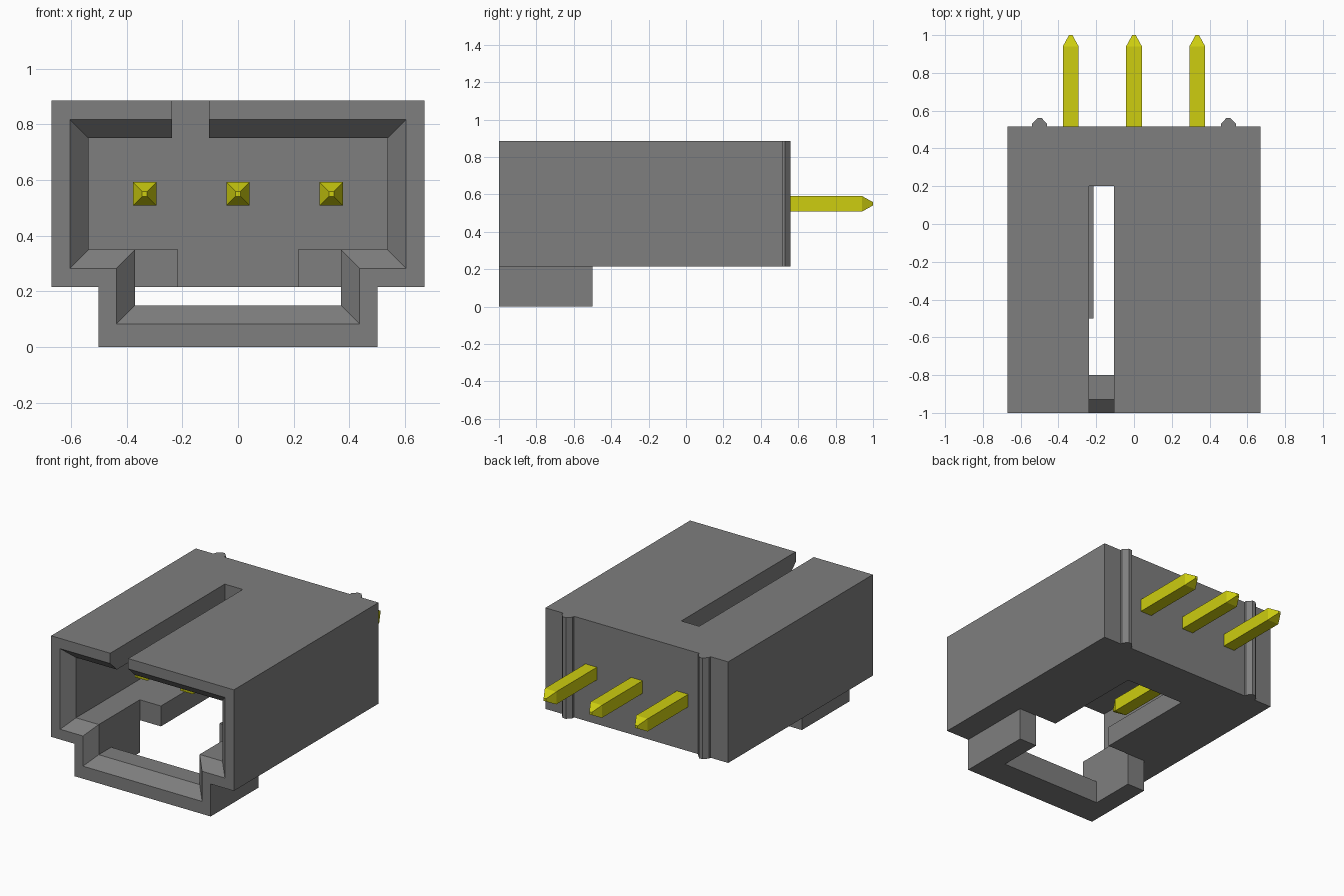
import bpy, bmesh

cube = bpy.data.objects.get("Cube")
if cube:
    bpy.data.objects.remove(cube, do_unlink=True)


def material(name, rgb):
    m = bpy.data.materials.new(name)
    m.use_nodes = True
    m.diffuse_color = (*rgb, 1)
    for node in m.node_tree.nodes:
        if node.type == 'BSDF_PRINCIPLED':
            node.inputs["Base Color"].default_value = (*rgb, 1)
    return m


grey = material("housing grey", (0.21, 0.21, 0.21))
yellow = material("pin yellow", (0.61, 0.61, 0.005))


def loft(name, sections, mat):
    """Join matching closed loops of 3D points and cap both ends."""
    bm = bmesh.new()
    loops = [[bm.verts.new(p) for p in s] for s in sections]
    n = len(loops[0])
    for a, b in zip(loops, loops[1:]):
        for i in range(n):
            j = (i + 1) % n
            bm.faces.new((a[i], a[j], b[j], b[i]))
    bm.faces.new(loops[0])
    bm.faces.new(loops[-1])
    bmesh.ops.recalc_face_normals(bm, faces=bm.faces)
    me = bpy.data.meshes.new(name)
    bm.to_mesh(me)
    bm.free()
    ob = bpy.data.objects.new(name, me)
    bpy.context.collection.objects.link(ob)
    me.materials.append(mat)
    return ob


def rect(x0, x1, y, z0, z1):
    return [(x0, y, z0), (x1, y, z0), (x1, y, z1), (x0, y, z1)]


def box(name, x0, x1, y0, y1, z0, z1):
    return loft(name, [rect(x0, x1, y, z0, z1) for y in (y0, y1)], grey)


def cut(target, cutter):
    cutter.hide_render = True
    mod = target.modifiers.new("cut", 'BOOLEAN')
    mod.operation = 'DIFFERENCE'
    mod.solver = 'EXACT'
    mod.object = cutter
    bpy.context.view_layer.update()
    with bpy.context.temp_override(object=target, active_object=target,
                                   selected_objects=[target]):
        bpy.ops.object.modifier_apply(modifier=mod.name)
    bpy.data.objects.remove(cutter, do_unlink=True)


def mouth(y, d):
    """T-shaped opening outline at depth y, widened by d."""
    half = [(0.37 + d, 0.15 - d), (0.37 + d, 0.35 - d),
            (0.537 + d, 0.35 - d), (0.537 + d, 0.75 + d)]
    return [(x, y, z) for x, z in half] + [(-x, y, z) for x, z in reversed(half)]


def mouth_cutter(y_end):
    # flared entry followed by a straight passage
    return loft("mouth_cutter", [mouth(-1.07, 0.134), mouth(-0.93, 0), mouth(y_end, 0)], grey)


# Main housing: flared mouth, cavity, top key slot, floor opening
housing = box("housing", -0.67, 0.67, -1, 0.515, 0.215, 0.885)
cut(housing, mouth_cutter(-0.5))
cut(housing, box("cavity_cutter", -0.537, 0.537, -0.9, 0.2, 0.35, 0.75))
cut(housing, box("slot_cutter", -0.237, -0.105, -1.1, 0.2, 0.7, 1))
cut(housing, box("floor_cutter", -0.215, 0.215, -0.7, 0.2, 0.1, 0.5))

# U-shaped latch frame below the mouth
frame = box("latch_frame", -0.5, 0.5, -1, -0.5, 0, 0.215)
cut(frame, mouth_cutter(-0.3))
cut(frame, box("latch_cutter", -0.37, 0.37, -0.8, -0.3, -0.1, 0.3))

# Upright ribs on the back wall
rib_profile = [(-0.04, 0.51), (-0.04, 0.53), (-0.012, 0.56),
               (0.012, 0.56), (0.04, 0.53), (0.04, 0.51)]
for side, cx in (("right", -0.5), ("left", 0.5)):
    loft("back_rib_" + side,
         [[(cx + x, y, z) for x, y in rib_profile] for z in (0.215, 0.885)], grey)

# Square contact pins with tapered ends
R, TIP, PIN_Z = 0.042, 0.009, 0.55
for i in range(3):
    cx = (i - 1) * 0.335
    loft("pin_%d" % (i + 1),
         [rect(cx - r, cx + r, y, PIN_Z - r, PIN_Z + r)
          for y, r in ((-0.59, TIP), (-0.53, R), (0.94, R), (1.0, TIP))], yellow)
